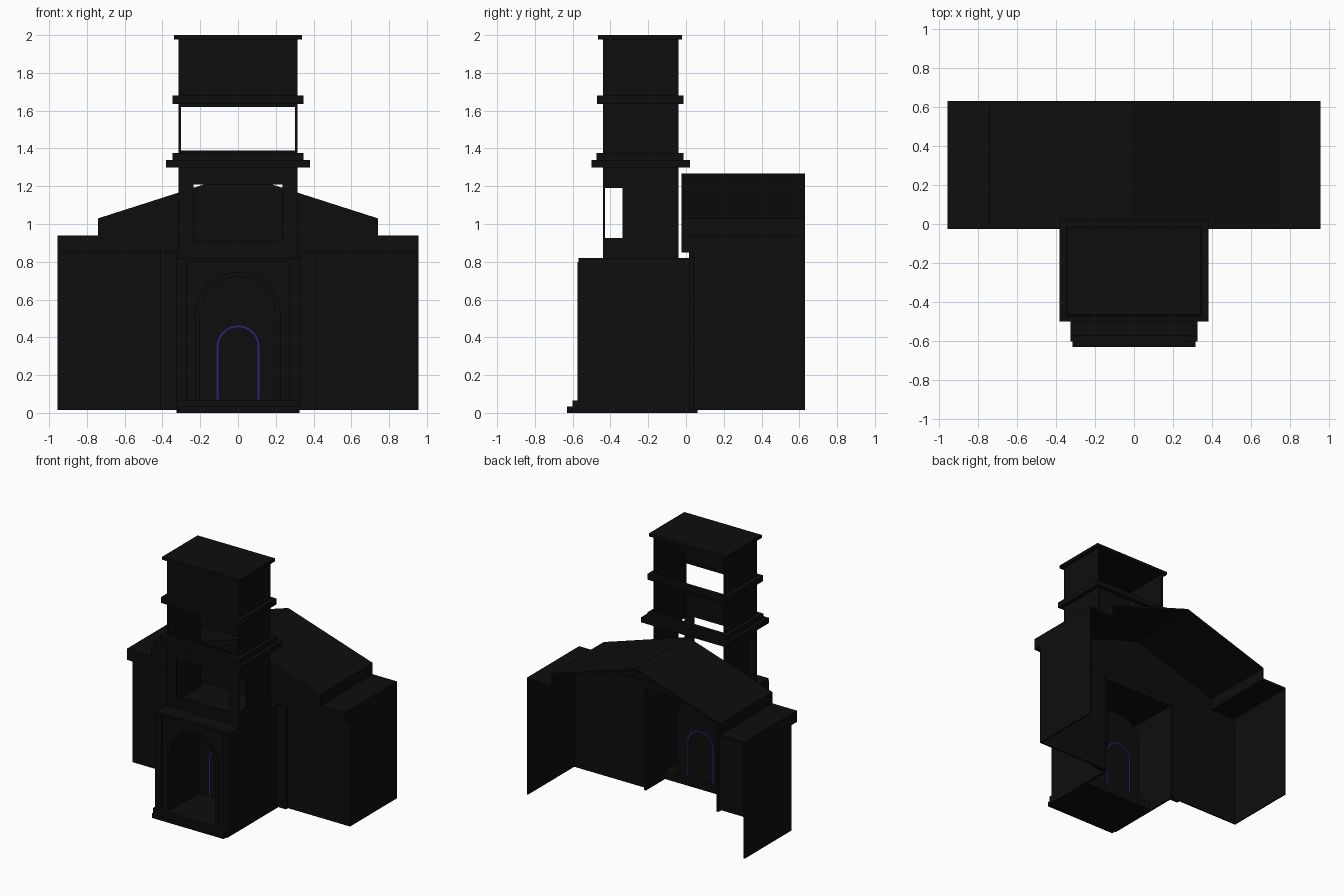
import bpy
import bmesh
from math import cos, sin, pi

cube = bpy.data.objects.get("Cube")
if cube:
    bpy.data.objects.remove(cube, do_unlink=True)


def material(name, colour):
    mat = bpy.data.materials.new(name)
    mat.use_nodes = True
    mat.diffuse_color = (*colour, 1)
    mat.node_tree.nodes["Principled BSDF"].inputs["Base Color"].default_value = (*colour, 1)
    return mat


BLACK = material("near black", (0.004, 0.004, 0.004))
BLUE = material("door blue", (0.02, 0.02, 0.22))


def prism(name, outline, y0, y1, mat=BLACK):
    """Extrude an x-z outline from y0 to y1."""
    bm = bmesh.new()
    face = bm.faces.new([bm.verts.new((x, y0, z)) for x, z in outline])
    new = bmesh.ops.extrude_face_region(bm, geom=[face])["geom"]
    verts = [v for v in new if isinstance(v, bmesh.types.BMVert)]
    bmesh.ops.translate(bm, verts=verts, vec=(0, y1 - y0, 0))
    bmesh.ops.recalc_face_normals(bm, faces=bm.faces)
    mesh = bpy.data.meshes.new(name)
    bm.to_mesh(mesh)
    bm.free()
    obj = bpy.data.objects.new(name, mesh)
    bpy.context.collection.objects.link(obj)
    mesh.materials.append(mat)
    return obj


def box(name, x0, x1, y0, y1, z0, z1):
    return prism(name, [(x0, z0), (x1, z0), (x1, z1), (x0, z1)], y0, y1)


def pair(name, x0, x1, y0, y1, z0, z1):
    """A box on the left and its mirror on the right."""
    box("left_" + name, x0, x1, y0, y1, z0, z1)
    box("right_" + name, -x1, -x0, y0, y1, z0, z1)


def arch(r, spring, base, steps=20):
    """Open arch outline from the right foot over to the left foot."""
    curve = [(r * cos(pi * i / steps), spring + r * sin(pi * i / steps))
             for i in range(steps + 1)]
    return [(r, base)] + curve + [(-r, base)]


def arch_band(name, r0, r1, spring, base, y0, y1, mat=BLACK):
    return prism(name, arch(r1, spring, base) + arch(r0, spring, base)[::-1], y0, y1, mat)


def ring(name, x, y0, y1, z0, z1, inner_x=0.30, inner_y0=-0.43, inner_y1=-0.045):
    """Rectangular cornice with an open middle."""
    box(name + "_front", -x, x, y0, inner_y0, z0, z1)
    box(name + "_back", -x, x, inner_y1, y1, z0, z1)
    pair(name + "_side", inner_x, x, inner_y0, inner_y1, z0, z1)


# Hall: gabled front cornice, thin roof shell, walls, open at the back
W, E, FLOOR = 0.955, 0.74, 0.015
skyline = [(W, 0.94), (E, 0.94), (E, 1.03), (0, 1.267),
           (-E, 1.03), (-E, 0.94), (-W, 0.94)]
prism("gable_front", [(-W, 0.85), (W, 0.85)] + skyline, -0.025, 0.04)
inside = [(W, 0.925), (E - 0.015, 0.925), (E - 0.015, 1.018), (0, 1.25),
          (-E + 0.015, 1.018), (-E + 0.015, 0.925), (-W, 0.925)]
prism("roof_shell", skyline + inside[::-1], 0.04, 0.63)
pair("hall_side_wall", W - 0.01, W, 0.04, 0.63, FLOOR, 0.93)
pair("hall_front_wall", 0.32, W, 0.04, 0.05, FLOOR, 0.86)
box("hall_wall_over_porch", -0.32, 0.32, 0.04, 0.05, 0.80, 0.86)
pair("hall_pilaster", 0.325, 0.41, 0.015, 0.04, FLOOR, 0.85)

# Porch: side walls, roof, arched front with pilasters and steps
pair("porch_side_wall", 0.31, 0.325, -0.56, 0.06, 0, 0.81)
box("porch_roof", -0.325, 0.325, -0.57, 0.04, 0.80, 0.82)
prism("porch_front", [(-0.31, 0.065), (-0.31, 0.80), (0.31, 0.80), (0.31, 0.065)]
      + arch(0.20, 0.52, 0.065), -0.56, -0.53)
pair("porch_pilaster", 0.27, 0.325, -0.575, -0.555, 0, 0.80)
arch_band("niche_surround", 0.20, 0.225, 0.52, 0.065, -0.57, -0.555)
arch_band("niche_lining", 0.20, 0.21, 0.52, 0.065, -0.535, -0.19)
box("porch_floor", -0.325, 0.325, -0.60, -0.18, 0, 0.065)
box("lower_step", -0.315, 0.315, -0.63, -0.58, 0, 0.035)

# Door at the back of the niche
prism("door_wall", arch(0.205, 0.52, 0.04), -0.20, -0.185)
arch_band("door_trim", 0.104, 0.113, 0.35, 0.07, -0.204, -0.181, BLUE)

# Tower lower stage: open front and back, with a slot in each side
T, FRONT, BACK = 0.315, -0.44, -0.04
pair("tower_front_pier", 0.235, T, FRONT, FRONT + 0.012, 0.82, 1.30)
box("tower_front_lintel", -0.235, 0.235, FRONT, FRONT + 0.012, 1.21, 1.30)
box("tower_parapet", -0.235, 0.235, FRONT + 0.002, FRONT + 0.012, 0.82, 0.91)
pair("tower_side_wall", T - 0.015, T, -0.335, BACK, 0.82, 1.30)
pair("slot_sill", T - 0.015, T, FRONT + 0.012, -0.335, 0.82, 0.925)
pair("slot_lintel", T - 0.015, T, FRONT + 0.012, -0.335, 1.19, 1.30)
ring("lower_cornice", 0.38, -0.50, 0.02, 1.30, 1.34)
ring("lower_cornice_top", 0.348, -0.475, -0.012, 1.34, 1.375)

# Belfry: thin side walls, open front and back
pair("belfry_side_wall", 0.303, T, FRONT, BACK, 1.37, 1.64)
box("belfry_sill", -T, T, FRONT, FRONT + 0.015, 1.37, 1.388)
box("belfry_lintel", -T, T, FRONT, FRONT + 0.015, 1.62, 1.64)
ring("upper_cornice", 0.348, -0.47, -0.012, 1.635, 1.68)

# Top stage and flat cap
box("top_front_wall", -T, T, FRONT, FRONT + 0.012, 1.68, 1.98)
pair("top_side_wall", 0.303, T, FRONT + 0.012, BACK, 1.68, 1.98)
box("tower_cap", -0.34, 0.34, -0.465, -0.02, 1.977, 2.0)
